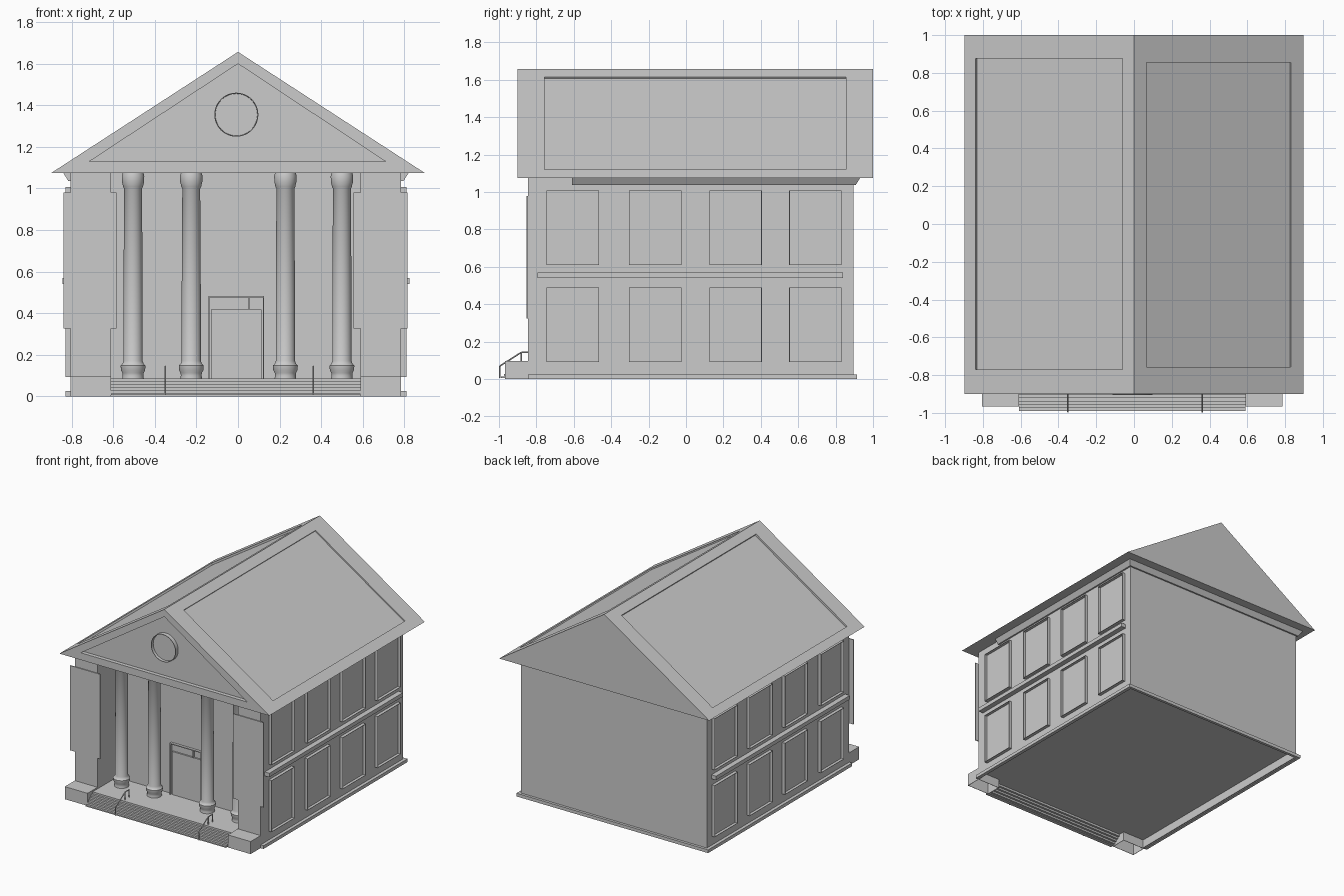
import bpy, bmesh, math
from mathutils import Vector, Matrix

if "Cube" in bpy.data.objects:
    bpy.data.objects.remove(bpy.data.objects["Cube"], do_unlink=True)

stone = bpy.data.materials.new("grey stone")
stone.use_nodes = True
GREY = (0.6, 0.6, 0.6, 1)
stone.diffuse_color = GREY
stone.node_tree.nodes["Principled BSDF"].inputs["Base Color"].default_value = GREY


def finish(name, bm, smooth=False):
    bmesh.ops.recalc_face_normals(bm, faces=bm.faces)
    mesh = bpy.data.meshes.new(name)
    bm.to_mesh(mesh)
    bm.free()
    mesh.materials.append(stone)
    ob = bpy.data.objects.new(name, mesh)
    bpy.context.collection.objects.link(ob)
    if smooth:
        bpy.ops.object.select_all(action="DESELECT")
        ob.select_set(True)
        bpy.context.view_layer.objects.active = ob
        bpy.ops.object.shade_smooth_by_angle(angle=math.radians(40))
    return ob


def push_in(bm, face, depth):
    shift = face.normal * -depth
    floor = bmesh.ops.extrude_discrete_faces(bm, faces=[face])["faces"][0]
    bmesh.ops.translate(bm, verts=list(floor.verts), vec=shift)


def box(name, x0, x1, y0, y1, z0, z1, hollow=None, depth=0.0):
    """Box; the side facing 'hollow' is sunk behind a thin rim."""
    bm = bmesh.new()
    bmesh.ops.create_cube(bm, size=1)
    for v in bm.verts:
        v.co = ((x0 + x1) / 2 + v.co.x * (x1 - x0),
                (y0 + y1) / 2 + v.co.y * (y1 - y0),
                (z0 + z1) / 2 + v.co.z * (z1 - z0))
    if hollow:
        bm.normal_update()
        face = max(bm.faces, key=lambda f: f.normal.dot(Vector(hollow)))
        bmesh.ops.inset_individual(bm, faces=[face], thickness=0.004)
        push_in(bm, face, depth)
    return finish(name, bm)


def lathe(name, profile, x, y, steps=32):
    bm = bmesh.new()
    vs = [bm.verts.new((r, 0, z)) for r, z in profile]
    es = [bm.edges.new(p) for p in zip(vs, vs[1:])]
    bmesh.ops.spin(bm, geom=vs + es, axis=(0, 0, 1), cent=(0, 0, 0),
                   angle=math.tau, steps=steps)
    bmesh.ops.remove_doubles(bm, verts=bm.verts, dist=1e-5)
    bmesh.ops.translate(bm, verts=bm.verts, vec=(x, y, 0))
    return finish(name, bm, True)


def rod(name, a, b, r=0.004):
    a, b = Vector(a), Vector(b)
    bm = bmesh.new()
    turn = (b - a).to_track_quat("Z", "Y").to_matrix().to_4x4()
    bmesh.ops.create_cone(bm, cap_ends=True, segments=8, radius1=r, radius2=r,
                          depth=(b - a).length,
                          matrix=Matrix.Translation((a + b) / 2) @ turn)
    return finish(name, bm, True)


LEFT, RIGHT = -0.805, 0.785      # outer wall planes
IN_L, IN_R = -0.61, 0.59         # porch opening
PORCH, BACK, FRONT = -0.61, 0.895, -0.845
EAVE, RIDGE, HALF = 1.075, 1.657, 0.898
UNDER, FLOOR = 0.07, 0.085       # raised floor

# Hall, porch piers and floor
box("main_hall", LEFT, RIGHT, PORCH, BACK, UNDER, EAVE)
box("right_pier", LEFT, IN_L, FRONT, PORCH, UNDER, EAVE)
box("left_pier", IN_R, RIGHT, FRONT, PORCH, UNDER, EAVE)
box("right_pier_panel", -0.84, -0.585, -0.852, FRONT, 0.325, 0.98)
box("left_pier_panel", 0.555, 0.815, -0.852, FRONT, 0.325, 0.98)
box("porch_floor", IN_L, IN_R, -0.905, PORCH, UNDER, FLOOR)
for name, a, b in (("right_step_block", LEFT, IN_L), ("left_step_block", IN_R, RIGHT)):
    box(name, a, b, -0.967, FRONT, 0, 0.097, (0, 0, -1), 0.09)

# Front steps, open underneath
STEPS = 5
rise = FLOOR / (STEPS + 1)
for i in range(STEPS):
    y = -0.99 + i * 0.017
    box("step", IN_L, IN_R, y, y + 0.03, max(0.005, (i - 0.2) * rise), rise * (i + 1))

# Skirt below the walls, and the plinth strips around it
for name, a, b, out in (("right", LEFT, LEFT + 0.008, LEFT - 0.025),
                        ("left", RIGHT - 0.008, RIGHT, RIGHT + 0.025)):
    box(name + "_skirt", a, b, FRONT, BACK, 0.005, UNDER)
    wall = LEFT if out < 0 else RIGHT
    box(name + "_plinth", min(wall, out), max(wall, out), FRONT, 0.915, 0, 0.025)
box("back_skirt", LEFT, RIGHT, BACK - 0.008, BACK, 0.005, UNDER)
box("back_plinth", LEFT, RIGHT, BACK, 0.915, 0, 0.025)

# Side windows with sunken panes, and string course
for side, wall in ((-1, LEFT), (1, RIGHT)):
    a, b = sorted((wall, wall + side * 0.025))
    for z0, z1 in ((0.092, 0.49), (0.61, 1.008)):
        for y in (-0.605, -0.165, 0.265, 0.692):
            box("side_window", a, b, y - 0.14, y + 0.14, z0, z1, (side, 0, 0), 0.022)
    a, b = sorted((wall, wall + side * 0.04))
    box("string_course", a, b, -0.795, 0.84, 0.54, 0.57)

# Flared cornice under the eaves
bm = bmesh.new()
bmesh.ops.create_cube(bm, size=1)
for v in bm.verts:
    out = 0.036 if v.co.z > 0 else 0.012
    v.co = (RIGHT + out if v.co.x > 0 else LEFT - out,
            BACK + out if v.co.y > 0 else -0.67,
            EAVE if v.co.z > 0 else 1.037)
for f in [f for f in bm.faces if abs(f.calc_center_median().y + 0.67) < 0.01]:
    # keep the porch side behind the hall front wall
    bmesh.ops.translate(bm, verts=list(f.verts), vec=(0, 0.061, 0))
finish("cornice", bm)

# Roof prism with sunken slope panels and a sunken pediment
bm = bmesh.new()
outline = [(-HALF, EAVE), (HALF, EAVE), (0, RIDGE)]
front = bm.faces.new([bm.verts.new((x, -0.9, z)) for x, z in outline])
ext = bmesh.ops.extrude_face_region(bm, geom=[front], use_keep_orig=True)
bmesh.ops.translate(bm, vec=(0, 1.9, 0),
                    verts=[g for g in ext["geom"] if isinstance(g, bmesh.types.BMVert)])
bmesh.ops.recalc_face_normals(bm, faces=bm.faces)


def sink(face, targets, depth):
    bmesh.ops.inset_individual(bm, faces=[face], thickness=0.04)
    for v in face.verts:
        v.co = min(targets, key=lambda t: (Vector(t) - v.co).length)
    face.normal_update()
    push_in(bm, face, depth)


def slope_z(x):
    return RIDGE - abs(x) / HALF * (RIDGE - EAVE)


slopes = [f for f in bm.faces if f.normal.z > 0.3]
gable = next(f for f in bm.faces if f.normal.y < -0.9)
for f in slopes:
    s = 1 if f.normal.x > 0 else -1
    lo, hi = (0.83, 0.065) if s > 0 else (0.84, 0.06)
    y0, y1 = (-0.757, 0.855) if s > 0 else (-0.77, 0.875)
    sink(f, [(s * x, y, slope_z(x)) for x in (lo, hi) for y in (y0, y1)],
         0.01 if s > 0 else 0.015)
sink(gable, [(-0.715, -0.9, 1.13), (0.71, -0.9, 1.13), (0, -0.9, 1.6)], 0.03)
finish("roof", bm)

# Round pediment medallion with a dished face
dish = lathe("medallion", [(0.106, 0), (0.106, 0.032), (0.102, 0.032),
                           (0.101, 0.01), (0, 0.01)], 0, 0, 48)
dish.rotation_euler.x = math.pi / 2
dish.location = (-0.008, -0.87, 1.355)

# Columns
profile = [(0, FLOOR), (0.052, FLOOR), (0.05, 0.1), (0.051, 0.112),
           (0.058, 0.125), (0.06, 0.148), (0.052, 0.155), (0.046, 0.17),
           (0.046, 0.5), (0.043, 1.0), (0.048, 1.008), (0.05, 1.02),
           (0.053, 1.03), (0.054, 1.06), (0.05, EAVE), (0, EAVE)]
for x in (-0.505, -0.225, 0.228, 0.5):
    lathe("column", profile, x, -0.7)

# Doorway: frame, transom bar and door leaf
door_y = PORCH - 0.02
box("right_door_jamb", -0.143, -0.138, door_y, PORCH, FLOOR, 0.48)
box("left_door_jamb", 0.12, 0.125, door_y, PORCH, FLOOR, 0.48)
box("door_head", -0.143, 0.125, door_y, PORCH, 0.475, 0.482)
box("transom_bar", 0.05, 0.056, door_y, PORCH, 0.42, 0.475)
box("door_leaf", -0.131, 0.113, PORCH - 0.012, PORCH, FLOOR, 0.418)

# Handrails
for x in (-0.35, 0.362):
    low, high, end = (x, -0.995, 0.07), (x, -0.88, 0.143), (x, -0.83, 0.143)
    rod("rail_slope", low, high)
    rod("rail_top", high, end)
    rod("rail_low_post", (x, -0.995, 0.005), low)
    rod("rail_high_post", (x, -0.88, 0.08), high)
    rod("rail_end_post", (x, -0.83, 0.08), end)
